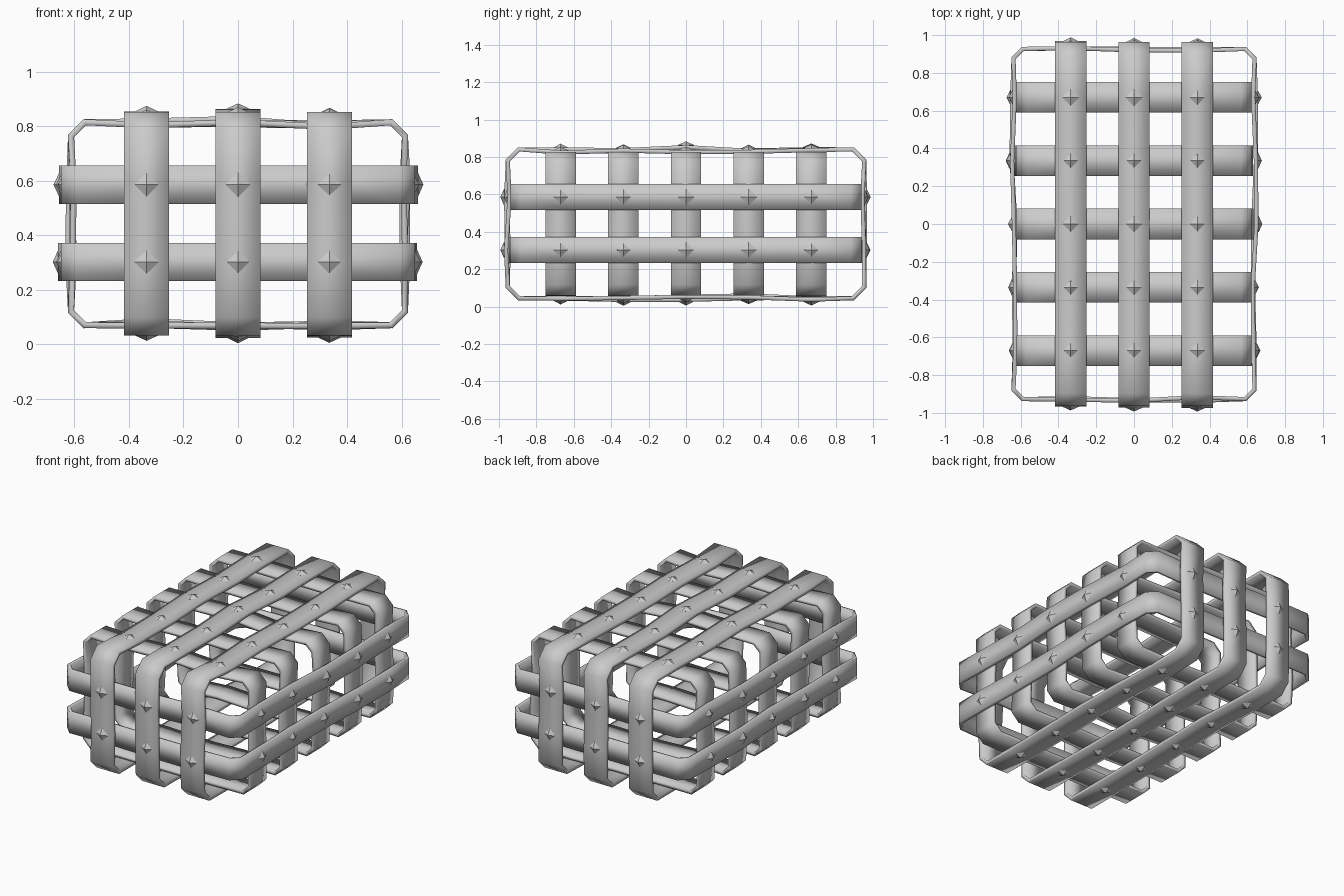
import bpy, bmesh, random
from mathutils import Vector

if "Cube" in bpy.data.objects:
    bpy.data.objects.remove(bpy.data.objects["Cube"])

random.seed(4)
X, Y, Z = 0, 1, 2
CENTRE = Vector((0, 0, 0.4425))
THICK = 0.022            # strap thickness
LAP = 0.013              # half distance between two crossing straps
HALF = {X: 0.625, Y: 0.94, Z: 0.385}     # box the straps are woven on
ROWS = {X: [-0.335, 0, 0.335],
        Y: [-0.67, -0.335, 0, 0.335, 0.67],
        Z: [-0.14, 0.143]}

grey = bpy.data.materials.new("plain_grey")
grey.use_nodes = True
grey.diffuse_color = (0.6, 0.6, 0.6, 1)
grey.node_tree.nodes["Principled BSDF"].inputs["Base Color"].default_value = (0.6, 0.6, 0.6, 1)

# Uneven height of every crossing, shared by the two straps and the stud
wobble = {}
for face in (X, Y, Z):
    p, q = [a for a in (X, Y, Z) if a != face]
    for side in (-1, 1):
        for i in ROWS[p]:
            for j in ROWS[q]:
                shift = random.uniform(-0.012, 0.012)
                if face == Z and side == 1 and i > 0:
                    shift -= 0.01
                if face == Z and side == -1 and i < 0:
                    shift -= 0.01
                wobble[face, side, i, j] = HALF[face] + shift


def finish(name, bm, smooth):
    bmesh.ops.recalc_face_normals(bm, faces=bm.faces[:])
    for f in bm.faces:
        f.smooth = smooth
    mesh = bpy.data.meshes.new(name)
    bm.to_mesh(mesh)
    bm.free()
    mesh.materials.append(grey)
    obj = bpy.data.objects.new(name, mesh)
    obj.location = CENTRE
    bpy.context.collection.objects.link(obj)


def strap(name, u, v, w, pos, lap, width, cut):
    """Closed flat band in the u-v plane at w = pos; lap gives over/under per face."""
    def level(face, side, along, t):
        key = {w: pos, along: t}
        a, b = sorted(key)
        return wobble[face, side, key[a], key[b]] + lap[face] * LAP

    hu, hv = HALF[u] + lap[u] * LAP, HALF[v] + lap[v] * LAP
    path = []
    # Four sides in turn, each starting and ending at a chamfered corner
    for face, along, side, step in ((v, u, 1, 1), (u, v, 1, -1), (v, u, -1, -1), (u, v, -1, 1)):
        h, reach = (hv, hu - cut) if face == v else (hu, hv - cut)
        line = [(-reach, h)]
        line += [(t, level(face, side, along, t)) for t in ROWS[along]]
        line += [(reach, h)]
        for t, d in line[::step]:
            path.append(Vector((t, side * d) if along == u else (side * d, t)))

    bm = bmesh.new()
    rings = []
    for k, p in enumerate(path):
        before = (p - path[k - 1]).normalized()
        after = (path[(k + 1) % len(path)] - p).normalized()
        tangent = (before + after).normalized()
        out = Vector((-tangent.y, tangent.x)) * (THICK / 2 / tangent.dot(after))
        ring = []
        for so, sw in ((1, -1), (1, 1), (-1, 1), (-1, -1)):
            co = Vector((0, 0, 0))
            co[u], co[v] = p + out * so
            co[w] = pos + sw * width / 2
            ring.append(bm.verts.new(co))
        rings.append(ring)
    for k, ring in enumerate(rings):
        last = rings[k - 1]
        for c in range(4):
            d = (c + 1) % 4
            bm.faces.new((last[c], last[d], ring[d], ring[c]))
    finish(name, bm, True)


# Lengthwise straps run over everything, crosswise ones under everything,
# and the level belts pass over the crosswise and under the lengthwise straps
for n, pos in enumerate(ROWS[X]):
    strap(f"lengthwise_strap_{n + 1}", Y, Z, X, pos, {Y: 1, Z: 1}, 0.165, 0.06)
for n, pos in enumerate(ROWS[Y]):
    strap(f"crosswise_strap_{n + 1}", X, Z, Y, pos, {X: -1, Z: -1}, 0.162, 0.05)
for n, pos in enumerate(ROWS[Z]):
    strap(f"level_belt_{n + 1}", X, Y, Z, pos, {X: 1, Y: -1}, 0.14, 0.05)

# Diamond studs on every crossing
bm = bmesh.new()
for (face, side, i, j), d in wobble.items():
    p, q = [a for a in (X, Y, Z) if a != face]
    mid = Vector((0, 0, 0))
    mid[p], mid[q] = i, j
    mid[face] = side * (d + LAP + THICK / 2)
    size = random.uniform(0.037, 0.046)

    def corner(axis, amount):
        co = mid.copy()
        co[axis] += amount
        return bm.verts.new(co)

    rim = [corner(p, size), corner(q, size), corner(p, -size), corner(q, -size)]
    for height in (0.02, -0.02):
        tip = corner(face, side * height)
        for k in range(4):
            bm.faces.new((rim[k], rim[(k + 1) % 4], tip))
finish("diamond_studs", bm, False)
